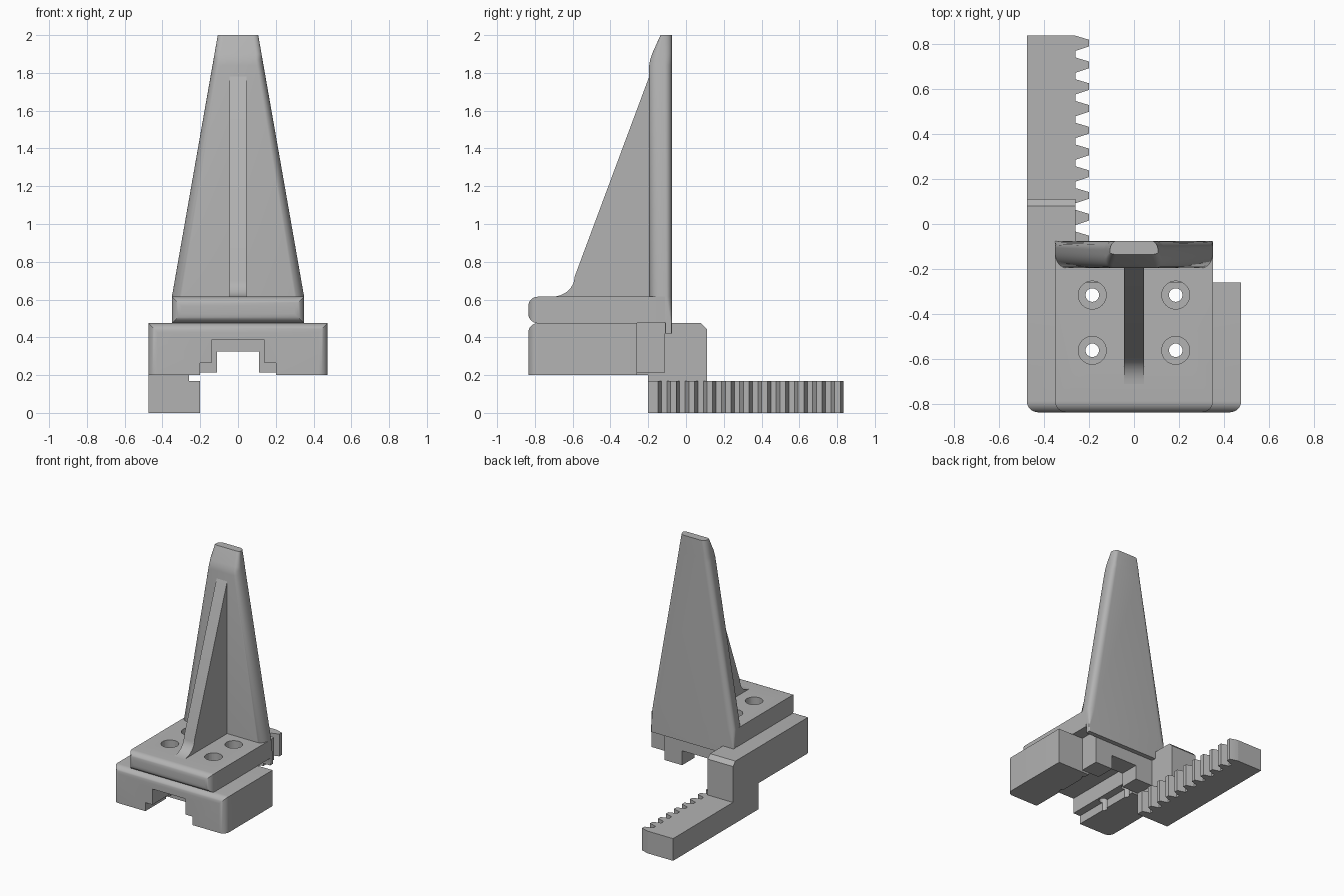
import bpy, bmesh, math

if "Cube" in bpy.data.objects:
    bpy.data.objects.remove(bpy.data.objects["Cube"])

mat = bpy.data.materials.new("grey metal")
mat.diffuse_color = (0.45, 0.45, 0.45, 1)
mat.use_nodes = True
mat.node_tree.nodes["Principled BSDF"].inputs["Base Color"].default_value = mat.diffuse_color


def finish(name, bm, smooth=True):
    bmesh.ops.recalc_face_normals(bm, faces=bm.faces)
    me = bpy.data.meshes.new(name)
    bm.to_mesh(me)
    bm.free()
    ob = bpy.data.objects.new(name, me)
    bpy.context.collection.objects.link(ob)
    me.materials.append(mat)
    if smooth:
        bpy.ops.object.select_all(action='DESELECT')
        ob.select_set(True)
        bpy.context.view_layer.objects.active = ob
        bpy.ops.object.shade_smooth_by_angle(angle=math.radians(30))
    return ob


def prism(name, pts, axis, a, b, round_front=0):
    """Extrude a 2D outline along an axis; optionally round front upright edges."""
    place = {'x': lambda u, v, t: (t, u, v),
             'y': lambda u, v, t: (u, t, v),
             'z': lambda u, v, t: (u, v, t)}[axis]
    bm = bmesh.new()
    lo = [bm.verts.new(place(u, v, a)) for u, v in pts]
    hi = [bm.verts.new(place(u, v, b)) for u, v in pts]
    n = len(pts)
    bm.faces.new(lo)
    bm.faces.new(hi)
    for i in range(n):
        bm.faces.new((lo[i], lo[(i + 1) % n], hi[(i + 1) % n], hi[i]))
    if round_front:
        y0 = min(v.co.y for v in bm.verts)
        x0 = max(v.co.x for v in bm.verts)
        edges = [e for e in bm.edges
                 if all(abs(v.co.y - y0) < 1e-4 and abs(abs(v.co.x) - x0) < 1e-4 for v in e.verts)]
        bmesh.ops.bevel(bm, geom=edges, offset=round_front, segments=8,
                        affect='EDGES', profile=0.5)
    return finish(name, bm)


def mirrored(half):
    return half + [(-x, z) for x, z in reversed(half)]


# Base block with stepped guide channel
base = prism("base_block", mirrored([(-0.475, 0.475), (-0.475, 0.2), (-0.2, 0.2),
                                     (-0.2, 0.265), (-0.14, 0.265), (-0.14, 0.385)]),
             'y', -0.835, -0.26, 0.05)

# Narrower rear guide behind the base block
prism("rear_guide", mirrored([(-0.26, 0.475), (-0.26, 0.215), (-0.11, 0.215), (-0.11, 0.325)]),
      'y', -0.26, -0.11)

# Raised mounting pad
pad = prism("mounting_pad", [(-0.35, -0.835), (0.35, -0.835), (0.35, -0.11), (-0.35, -0.11)],
            'z', 0.475, 0.615, 0.05)

# Side arm stepping down to the rack bar
prism("rack_arm", [(-0.26, 0.2), (-0.2, 0.2), (-0.2, 0), (0.835, 0), (0.835, 0.17),
                   (0.11, 0.17), (0.11, 0.445), (0.08, 0.475), (-0.26, 0.475)],
      'x', -0.475, -0.26)

# Rack teeth
teeth = [(-0.27, 0.835)]
for k in range(11):
    c = 0.802 - 0.0965 * k
    teeth += [(-0.26, c + 0.033), (-0.2, c + 0.015), (-0.2, c - 0.015), (-0.26, c - 0.035)]
teeth[-2:] = [(-0.2, -0.2), (-0.26, -0.2)]
teeth.append((-0.27, -0.2))
prism("rack_teeth", teeth, 'z', 0, 0.17)


# Tapered upright finger, lofted through rounded sections
def section(w, yf, yb, rx, rf, rb):
    pts = []
    for cx, cy, ax, ay, start in ((w - rx, yf + rf, rx, rf, -90), (w - rx, yb - rb, rx, rb, 0),
                                  (rx - w, yb - rb, rx, rb, 90), (rx - w, yf + rf, rx, rf, 180)):
        for i in range(9):
            t = math.radians(start + 90 * i / 8)
            pts.append((cx + ax * math.cos(t), cy + ay * math.sin(t)))
    return pts


bm = bmesh.new()
rings = []
for z, yf, rx, rf, rb in ((0.42, -0.11, 0.006, 0.006, 0.006), (0.475, -0.11, 0.006, 0.006, 0.006),
                          (0.615, -0.195, 0.05, 0.07, 0.03), (1.84, -0.195, 0.035, 0.06, 0.04),
                          (1.87, -0.19, 0.035, 0.05, 0.04), (1.9, -0.18, 0.03, 0.035, 0.04),
                          (2.0, -0.135, 0.03, 0.01, 0.045)):
    w = 0.35 - 0.243 * max(0, z - 0.615) / 1.385
    rings.append([bm.verts.new((x, y, z)) for x, y in section(w, yf, -0.075, rx, rf, rb)])
for r, s in zip(rings, rings[1:]):
    for i in range(len(r)):
        j = (i + 1) % len(r)
        bm.faces.new((r[i], r[j], s[j], s[i]))
bm.faces.new(rings[0])
bm.faces.new(rings[-1])
finish("upright_finger", bm)

# Stiffening rib with a curved foot
foot = [(-0.59 - 0.12 * (1 - math.cos(t)), 0.72 - 0.105 * math.sin(t))
        for t in (math.pi / 2 * i / 8 for i in range(9))]
prism("stiffening_rib", [(-0.15, 1.78), (-0.195, 1.78)] + foot + [(-0.15, 0.615)],
      'x', -0.045, 0.045)


# Counterbored screw holes
def hole_cutter(name, r, z0, z1):
    bm = bmesh.new()
    for sx in (-0.185, 0.185):
        for y in (-0.315, -0.56):
            ret = bmesh.ops.create_cone(bm, cap_ends=True, segments=32, radius1=r, radius2=r,
                                        depth=z1 - z0)
            bmesh.ops.translate(bm, verts=ret['verts'], vec=(sx, y, (z0 + z1) / 2))
    ob = finish(name, bm, False)
    ob.hide_render = True
    ob.hide_set(True)
    return ob


for cutter in (hole_cutter("counterbore_cutter", 0.062, 0.42, 0.7),
               hole_cutter("screw_hole_cutter", 0.03, 0.1, 0.75)):
    for ob in (base, pad):
        m = ob.modifiers.new("holes", 'BOOLEAN')
        m.operation = 'DIFFERENCE'
        m.solver = 'EXACT'
        m.object = cutter
